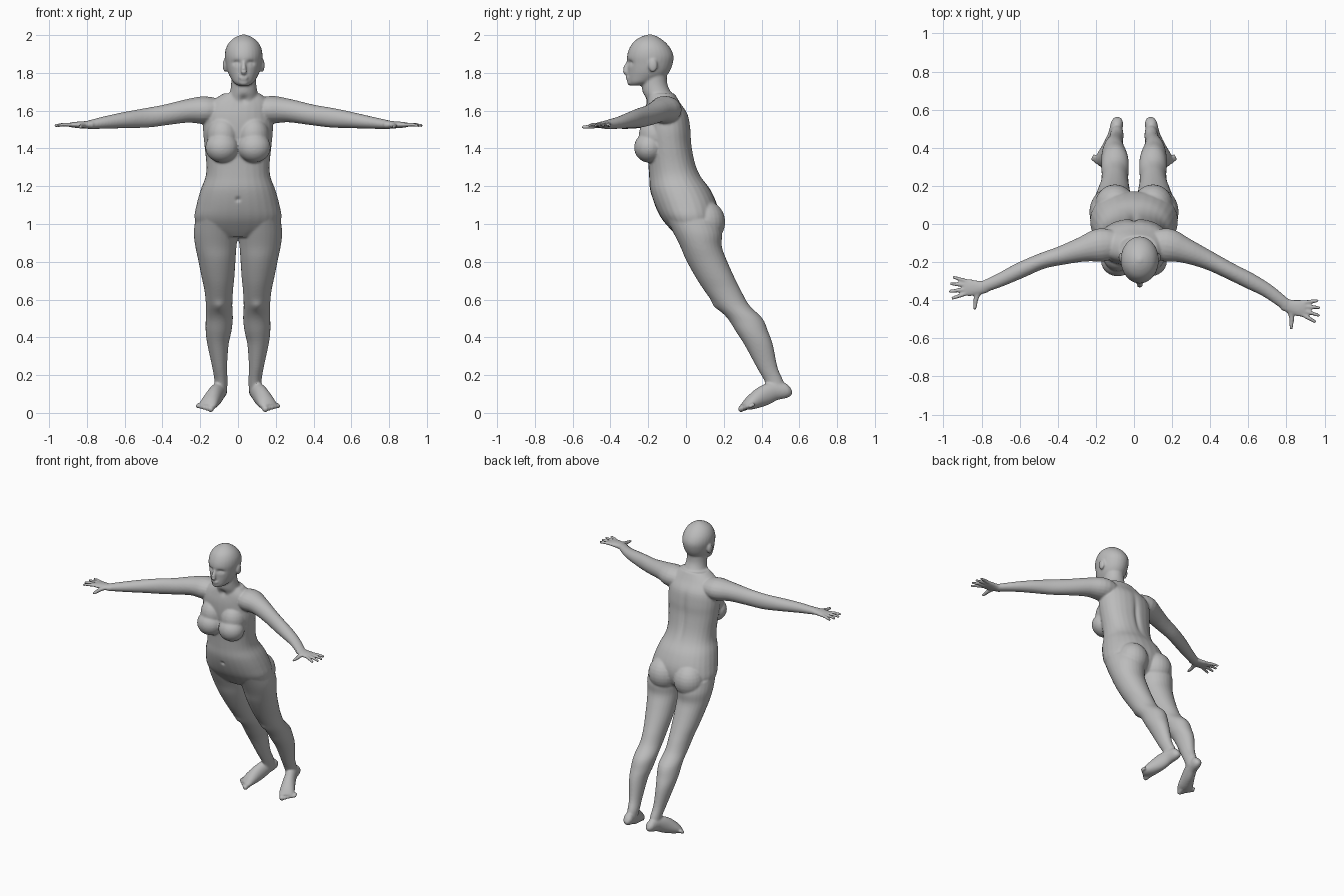
import bpy, bmesh, math
from mathutils import Vector, Matrix

if "Cube" in bpy.data.objects:
    bpy.data.objects.remove(bpy.data.objects["Cube"], do_unlink=True)

bm = bmesh.new()
SIDES = (-1, 1)
HEAD_X = 0.03


def smooth_rows(rows, steps=4):
    """Catmull-Rom interpolation through rows of numbers."""
    out = []
    last = len(rows) - 1
    for i in range(last):
        a, b, c, d = (rows[max(0, min(last, i + k))] for k in (-1, 0, 1, 2))
        for s in range(steps):
            t = s / steps
            out.append([0.5 * (2 * q + (r - p) * t + (2 * p - 5 * q + 4 * r - w) * t * t
                               + (3 * q - p - 3 * r + w) * t ** 3)
                        for p, q, r, w in zip(a, b, c, d)])
    out.append(list(rows[-1]))
    return out


def loft(rings, sides=28, power=1.0):
    """Skin a closed form over rings given as (centre, half axis, half axis)."""
    def bend(value):
        return math.copysign(abs(value) ** power, value)
    loops = []
    for centre, u, v in rings:
        angles = [math.tau * k / sides for k in range(sides)]
        loops.append([bm.verts.new(centre + u * bend(math.cos(a)) + v * bend(math.sin(a)))
                      for a in angles])
    for low, high in zip(loops, loops[1:]):
        for k in range(sides):
            n = (k + 1) % sides
            bm.faces.new((low[k], low[n], high[n], high[k]))
    bm.faces.new(loops[0][::-1])
    bm.faces.new(loops[-1])


def stack(rows, power=1.0):
    """Level rings: height, centre x, half width, front y, back y."""
    loft([(Vector((x, (f + b) / 2, z)), Vector((w, 0, 0)), Vector((0, (b - f) / 2, 0)))
          for z, x, w, f, b in smooth_rows(rows)], power=power)


def tube(rows, sides=20):
    """Rings across a path: x, y, z, half width, half height."""
    rows = smooth_rows(rows)
    points = [Vector(r[:3]) for r in rows]
    rings = []
    for i, row in enumerate(rows):
        way = (points[min(i + 1, len(rows) - 1)] - points[max(i - 1, 0)]).normalized()
        u = way.cross(Vector((0, 0, 1))).normalized()
        rings.append((points[i], u * row[3], u.cross(way) * row[4]))
    loft(rings, sides)


def blob(centre, radii):
    matrix = Matrix.Translation(centre) @ Matrix.Diagonal((*radii, 1))
    bmesh.ops.create_uvsphere(bm, u_segments=24, v_segments=14, radius=1, matrix=matrix)


# Torso and neck
stack([(.93, 0, .10, -.04, .11), (.97, 0, .20, -.08, .15), (1.03, 0, .23, -.13, .17),
       (1.1, 0, .22, -.165, .165), (1.18, 0, .198, -.19, .13), (1.25, 0, .172, -.195, .08),
       (1.32, 0, .168, -.2, .05), (1.42, 0, .178, -.21, .03), (1.5, 0, .185, -.22, .025),
       (1.58, 0, .18, -.22, .01), (1.64, .01, .16, -.21, -.03), (1.69, .02, .1, -.2, -.06)], .9)
stack([(1.6, .02, .1, -.2, -.03), (1.66, .025, .09, -.215, -.045), (1.7, HEAD_X, .073, -.23, -.08),
       (1.75, HEAD_X, .066, -.235, -.1), (1.83, HEAD_X, .066, -.23, -.1)])

# Skull and jaw
stack([(z, HEAD_X, w, f, b) for z, w, f, b in (
    (1.733, .03, -.295, -.22), (1.75, .054, -.305, -.17), (1.78, .073, -.308, -.11),
    (1.81, .086, -.308, -.085), (1.85, .095, -.31, -.07), (1.89, .1, -.312, -.066),
    (1.93, .094, -.3, -.082), (1.965, .074, -.277, -.112), (1.99, .042, -.24, -.148),
    (2.003, .008, -.2, -.18))])

# Nose, lips, chin
tube([(HEAD_X, -.3, 1.87, .009, .008), (HEAD_X, -.313, 1.84, .011, .012),
      (HEAD_X, -.322, 1.81, .017, .014), (HEAD_X, -.31, 1.795, .012, .01)])
blob((HEAD_X, -.308, 1.776), (.026, .011, .006))
blob((HEAD_X, -.306, 1.766), (.022, .011, .006))
blob((HEAD_X, -.29, 1.75), (.028, .022, .018))

for s in SIDES:
    # Ears, breasts, buttocks
    blob((HEAD_X + s * .098, -.175, 1.84), (.013, .024, .036))
    blob((s * .085, -.195, 1.405), (.088, .08, .08))
    blob((s * .08, -.16, 1.47), (.085, .09, .1))
    blob((s * .1, .1, 1.01), (.105, .108, .115))

    # Legs
    stack([(z, s * x, w, f, b) for z, x, w, f, b in (
        (1.02, .115, .112, -.1, .17), (.95, .117, .117, -.065, .19), (.88, .117, .109, -.03, .19),
        (.81, .112, .099, 0, .215), (.72, .106, .087, .05, .255), (.65, .102, .076, .095, .29),
        (.57, .1, .07, .155, .335), (.5, .099, .072, .22, .405), (.43, .103, .068, .265, .435),
        (.36, .106, .056, .31, .46), (.24, .097, .039, .375, .485), (.17, .09, .035, .415, .515),
        (.11, .092, .033, .44, .53))])

    # Feet and toes
    tube([(s * x, y, z, w, h) for x, y, z, w, h in (
        (.085, .556, .125, .016, .018), (.088, .535, .118, .031, .038), (.1, .47, .115, .036, .05),
        (.122, .41, .09, .041, .054), (.148, .35, .057, .049, .04), (.162, .318, .038, .049, .024),
        (.168, .306, .032, .042, .016))])
    for k in range(5):
        base = Vector((s * (.137 + .017 * k), .317 + .011 * k, .03 + .004 * k))
        tip = base + Vector((s * .01, -.032 + .002 * k, -.012))
        size = .016 if k == 0 else .011
        tube([(*base, size, size), (*tip, size, size), (*(tip * 1.2 - base * .2), size / 2, size / 2)], 12)


def hand(wrist, way):
    """Palm, four spread fingers and a thumb on the front side."""
    way = Vector(way).normalized()
    side = Vector((way.y, -way.x, 0))
    if side.y > 0:
        side = -side
    drop = Vector((0, 0, -1))

    def at(along, across, down=0):
        return wrist + way * along + side * across + drop * down

    tube([(*at(-.02, 0), .031, .023), (*at(.03, .004), .038, .019),
          (*at(.07, .003), .045, .016), (*at(.1, 0), .042, .012)])
    for k, length in enumerate((.085, .098, .092, .075)):
        spread = 1.5 - k
        root = at(.085, spread * .021)
        aim = way + side * spread * .21
        tube([(*root, .011, .011), (*(root + aim * length * .6), .0105, .01),
              (*(root + aim * length + drop * .004), .0085, .008)], 12)
    tube([(*at(.02, .015), .018, .015), (*at(.04, .06, .007), .014, .013),
          (*at(.045, .095, .011), .011, .011), (*at(.05, .12, .013), .008, .008)], 12)


# Arms and hands
right_arm = [(-.06, -.11, 1.6, .06, .05), (-.17, -.11, 1.603, .088, .073),
             (-.27, -.133, 1.598, .066, .062), (-.38, -.165, 1.578, .05, .055),
             (-.485, -.195, 1.562, .042, .052), (-.6, -.245, 1.55, .042, .043),
             (-.705, -.295, 1.537, .036, .033), (-.79, -.33, 1.525, .031, .023)]
left_arm = [(.06, -.11, 1.6, .06, .05), (.17, -.11, 1.605, .088, .073),
            (.27, -.14, 1.6, .066, .062), (.39, -.19, 1.578, .05, .055),
            (.5, -.245, 1.562, .044, .052), (.6, -.295, 1.55, .043, .043),
            (.7, -.35, 1.537, .037, .033), (.8, -.425, 1.525, .031, .023)]
for arm, way in ((right_arm, (-1, -.02, 0)), (left_arm, (1, -.2, 0))):
    tube(arm)
    hand(Vector(arm[-1][:3]), way)

# Merge all parts into one skin
bmesh.ops.recalc_face_normals(bm, faces=bm.faces[:])
mesh = bpy.data.meshes.new("body")
bm.to_mesh(mesh)
bm.free()
body = bpy.data.objects.new("body", mesh)
bpy.context.collection.objects.link(body)
remesh = body.modifiers.new("skin", 'REMESH')
remesh.mode = 'VOXEL'
remesh.voxel_size = .0065
relax = body.modifiers.new("relax", 'SMOOTH')
relax.factor = .5
relax.iterations = 5
bpy.context.view_layer.update()
skin = bpy.data.meshes.new_from_object(body.evaluated_get(bpy.context.evaluated_depsgraph_get()))
body.modifiers.clear()
body.data = skin
skin.name = "body"


def sculpt(centre, radii, push):
    """Soft push of the skin around a point."""
    centre, push = Vector(centre), Vector(push)
    for v in skin.vertices:
        d = v.co - centre
        reach = sum((d[i] / radii[i]) ** 2 for i in range(3))
        if reach < 6:
            v.co += push * math.exp(-reach)


# Eye sockets, eyelids, knees, collar hollow, spine and navel
for s in SIDES:
    sculpt((HEAD_X + s * .037, -.295, 1.853), (.022, .04, .013), (0, .014, 0))
    sculpt((HEAD_X + s * .036, -.29, 1.848), (.011, .04, .007), (0, -.006, 0))
    sculpt((s * .1, .165, .565), (.03, .05, .03), (0, -.012, 0))
sculpt((HEAD_X, -.215, 1.66), (.02, .04, .02), (0, .012, 0))
sculpt((0, .03, 1.4), (.018, .06, .16), (0, -.012, 0))
sculpt((0, -.18, 1.13), (.012, .04, .012), (0, .01, 0))

# Skin colour
grey = bpy.data.materials.new("plain grey")
grey.use_nodes = True
tone = (.5, .5, .5, 1)
grey.diffuse_color = tone
grey.node_tree.nodes["Principled BSDF"].inputs["Base Color"].default_value = tone
skin.materials.clear()
skin.materials.append(grey)
for face in skin.polygons:
    face.material_index = 0
    face.use_smooth = True
